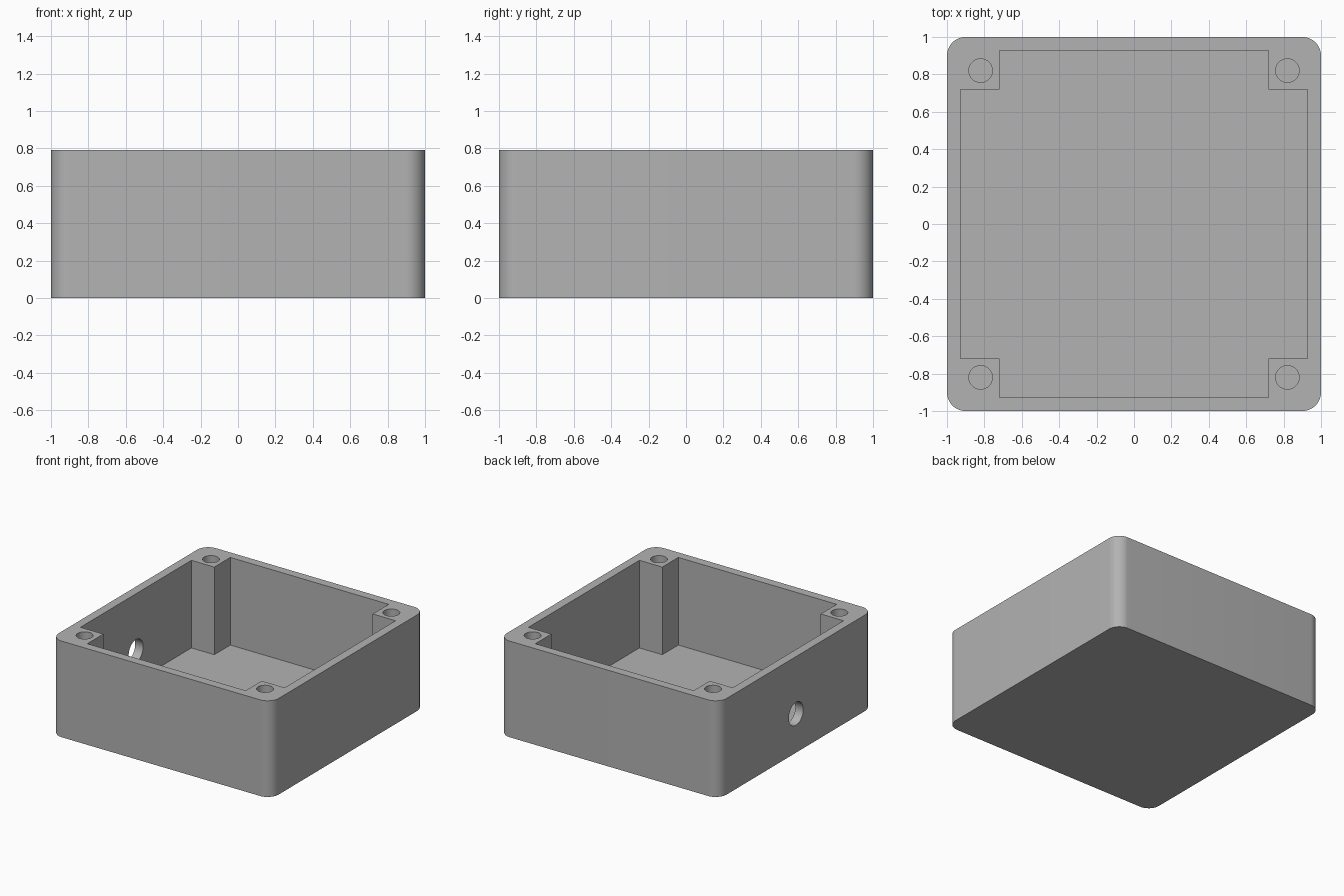
import bpy
import bmesh
from math import cos, sin, pi, radians
from mathutils import Matrix, Vector

default = bpy.data.objects.get("Cube")
if default:
    bpy.data.objects.remove(default, do_unlink=True)

HEIGHT = 0.79
FLOOR = 0.07
INNER = 0.928      # inside face of the walls
POST = 0.72        # inside faces of the corner posts
RADIUS = 0.1       # outer vertical corners
QUARTERS = [k * pi / 2 for k in range(4)]

grey = bpy.data.materials.new("plain grey")
grey.use_nodes = True
colour = (0.45, 0.45, 0.45, 1)
grey.diffuse_color = colour
grey.node_tree.nodes["Principled BSDF"].inputs["Base Color"].default_value = colour


def prism(name, outline, bottom, top):
    """Extrude a closed xy outline from bottom to top."""
    bm = bmesh.new()
    face = bm.faces.new([bm.verts.new((x, y, bottom)) for x, y in outline])
    extruded = bmesh.ops.extrude_face_region(bm, geom=[face])["geom"]
    verts = [g for g in extruded if isinstance(g, bmesh.types.BMVert)]
    bmesh.ops.translate(bm, verts=verts, vec=(0, 0, top - bottom))
    bmesh.ops.recalc_face_normals(bm, faces=bm.faces)
    mesh = bpy.data.meshes.new(name)
    bm.to_mesh(mesh)
    bm.free()
    mesh.materials.append(grey)
    obj = bpy.data.objects.new(name, mesh)
    bpy.context.collection.objects.link(obj)
    return obj


def circle(cx, cy, r, steps=48):
    return [(cx + r * cos(2 * pi * i / steps), cy + r * sin(2 * pi * i / steps))
            for i in range(steps)]


def cut(target, cutter):
    """Subtract the cutter and remove it."""
    mod = target.modifiers.new("cut", 'BOOLEAN')
    mod.operation = 'DIFFERENCE'
    mod.solver = 'EXACT'
    mod.object = cutter
    bpy.context.view_layer.objects.active = target
    bpy.ops.object.modifier_apply(modifier=mod.name)
    bpy.data.objects.remove(cutter, do_unlink=True)


# Outer block with rounded vertical corners
outline = []
for turn in QUARTERS:
    centre = Matrix.Rotation(turn, 2) @ Vector((1 - RADIUS, 1 - RADIUS))
    for i in range(13):
        a = turn + i * pi / 24
        outline.append((centre.x + RADIUS * cos(a), centre.y + RADIUS * sin(a)))
box = prism("enclosure_box", outline, 0, HEIGHT)

# Cross-shaped cavity that leaves the four corner posts
cross = [Matrix.Rotation(turn, 2) @ Vector(p) for turn in QUARTERS
         for p in ((INNER, POST), (POST, POST), (POST, INNER))]
cut(box, prism("cavity_cutter", cross, FLOOR, HEIGHT + 0.1))

# Blind screw holes in the posts
for sx in (-1, 1):
    for sy in (-1, 1):
        cut(box, prism("screw_hole_cutter", circle(sx * 0.82, sy * 0.82, 0.063),
                       FLOOR, HEIGHT + 0.1))

# Round cable hole through one side wall
cable = prism("cable_hole_cutter", circle(0, 0, 0.094), -0.15, 0.15)
cable.data.transform(Matrix.Translation((-0.96, 0, 0.32)) @ Matrix.Rotation(pi / 2, 4, 'Y'))
cut(box, cable)

# Smooth the curved walls, keep the edges crisp
bpy.ops.object.select_all(action='DESELECT')
box.select_set(True)
bpy.context.view_layer.objects.active = box
bpy.ops.object.shade_smooth_by_angle(angle=radians(30))
